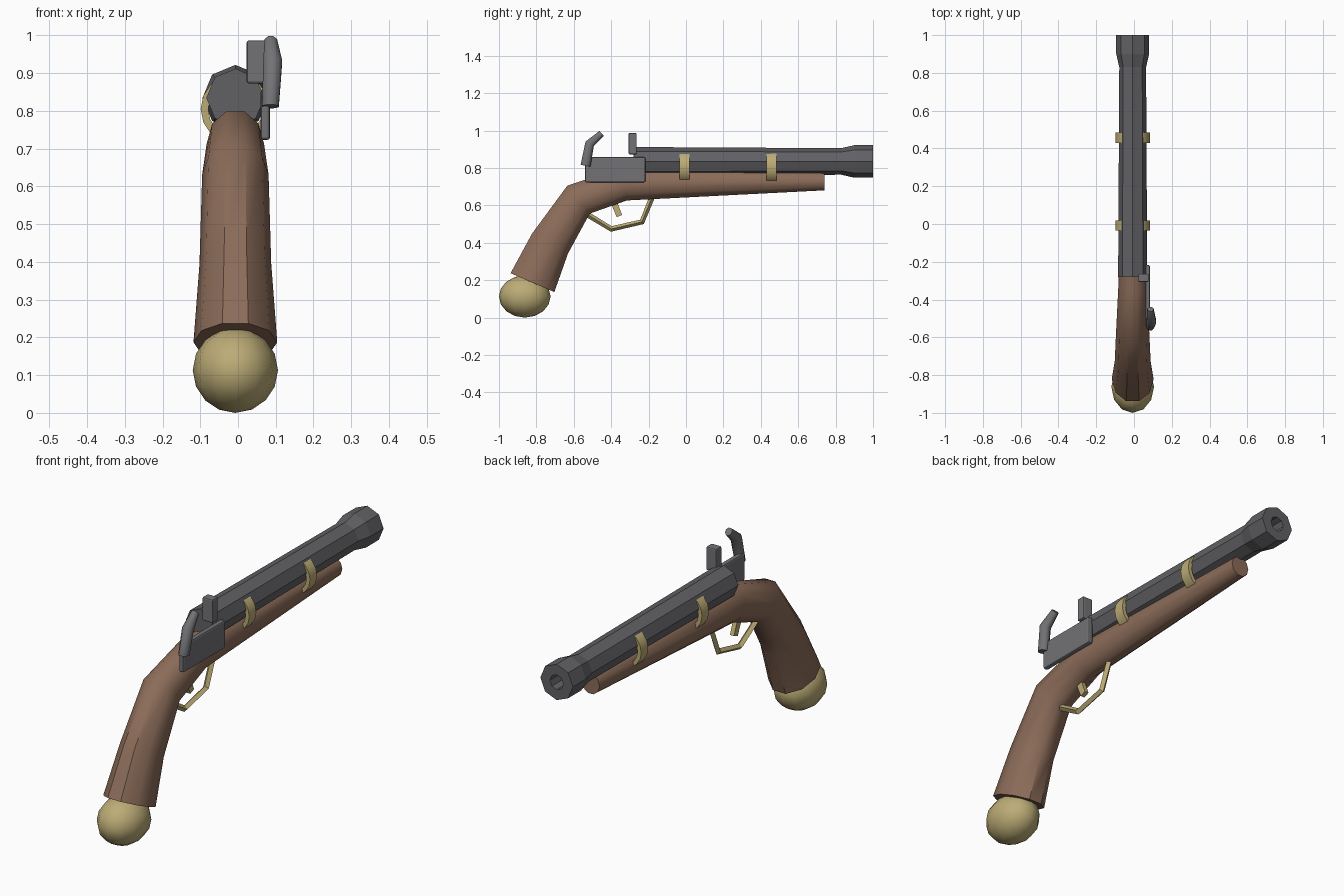
import bpy, bmesh, math
from mathutils import Vector

if "Cube" in bpy.data.objects:
    bpy.data.objects.remove(bpy.data.objects["Cube"])

CX = -0.007  # centre line of barrel and stock


def material(name, rgb):
    m = bpy.data.materials.new(name)
    m.diffuse_color = (*rgb, 1)
    m.use_nodes = True
    m.node_tree.nodes["Principled BSDF"].inputs["Base Color"].default_value = m.diffuse_color
    return m


wood = material("wood", (0.26, 0.15, 0.10))
brass = material("brass", (0.50, 0.41, 0.18))
steel = material("dark_steel", (0.12, 0.12, 0.13))
iron = material("lock_iron", (0.17, 0.17, 0.18))


def finish(obj, name, mat, smooth=None):
    obj.name = name
    obj.data.materials.append(mat)
    if smooth:
        bpy.ops.object.select_all(action='DESELECT')
        obj.select_set(True)
        bpy.context.view_layer.objects.active = obj
        bpy.ops.object.shade_smooth_by_angle(angle=math.radians(smooth))
    return obj


def loft(name, sections, sides, phase, mat, smooth=None, closed=False):
    """Skin elliptical sections given as (x, top (y,z), bottom (y,z), half width)."""
    bm = bmesh.new()
    rings = []
    for x, top, bot, half in sections:
        t, b = Vector((x, *top)), Vector((x, *bot))
        mid, up = (t + b) / 2, (t - b) / 2
        angles = [phase + math.tau * i / sides for i in range(sides)]
        rings.append([bm.verts.new(mid + up * math.cos(a) + Vector((half * math.sin(a), 0, 0)))
                      for a in angles])
    pairs = list(zip(rings, rings[1:]))
    if closed:
        pairs.append((rings[-1], rings[0]))
    for a, b in pairs:
        for i in range(sides):
            j = (i + 1) % sides
            bm.faces.new((a[i], a[j], b[j], b[i]))
    if not closed:
        bm.faces.new(rings[0])
        bm.faces.new(rings[-1])
    bmesh.ops.recalc_face_normals(bm, faces=bm.faces)
    mesh = bpy.data.meshes.new(name)
    bm.to_mesh(mesh)
    bm.free()
    obj = bpy.data.objects.new(name, mesh)
    bpy.context.collection.objects.link(obj)
    return finish(obj, name, mat, smooth)


def sweep(name, path, sides, phase, mat, smooth=None):
    """Tube along a path in the y-z plane; points are (x, y, z, radius, half width)."""
    sections = []
    for i, (x, y, z, r, half) in enumerate(path):
        p, q = path[max(i - 1, 0)], path[min(i + 1, len(path) - 1)]
        d = Vector((q[1] - p[1], q[2] - p[2])).normalized()
        n = Vector((-d.y, d.x)) * r
        sections.append((x, (y + n.x, z + n.y), (y - n.x, z - n.y), half))
    return loft(name, sections, sides, phase, mat, smooth)


def tube_along_y(name, z, stations, sides, mat, smooth=None, closed=False):
    """Straight turned part; stations are (y, radius)."""
    secs = [(CX, (y, z + r), (y, z - r), r) for y, r in stations]
    return loft(name, secs, sides, 0, mat, smooth, closed)


def box(name, lo, hi, mat, bevel):
    bpy.ops.mesh.primitive_cube_add(size=1, location=[(a + b) / 2 for a, b in zip(lo, hi)])
    obj = bpy.context.object
    obj.scale = [b - a for a, b in zip(lo, hi)]
    bpy.ops.object.transform_apply(location=False, rotation=False, scale=True)
    mod = obj.modifiers.new("bevel", 'BEVEL')
    mod.width, mod.segments = bevel, 2
    return finish(obj, name, mat)


# wooden grip and fore-end, one continuous ten-sided form
stock = [((-0.944, 0.24), (-0.698, 0.134), 0.111),
         ((-0.828, 0.452), (-0.626, 0.340), 0.095),
         ((-0.637, 0.710), (-0.512, 0.552), 0.088),
         ((-0.352, 0.804), (-0.315, 0.622), 0.076),
         ((0.74, 0.778), (0.74, 0.678), 0.048)]
loft("stock", [(CX, *s) for s in stock], 10, math.pi / 10, wood, 40)

# octagonal barrel with flared muzzle and recessed bore
tube_along_y("barrel", 0.835, [(-0.28, 0.077), (0.83, 0.071), (0.90, 0.087), (1.0, 0.087),
                               (1.0, 0.036), (0.85, 0.036)], 8, steel)

# brass straps binding barrel to stock
for name, y in (("rear_band", -0.008), ("front_band", 0.457)):
    tube_along_y(name, 0.805, [(y - 0.027, 0.092), (y + 0.027, 0.092),
                               (y + 0.027, 0.072), (y - 0.027, 0.072)], 16, brass, 35, True)

# rounded butt cap
bpy.ops.mesh.primitive_uv_sphere_add(segments=12, ring_count=8, radius=1,
                                     location=(CX, -0.862, 0.113))
cap = bpy.context.object
cap.scale = (0.113, 0.138, 0.113)
finish(cap, "butt_cap", brass, 60)

# lock plate, frizzen and hammer on the right side
box("lock_plate", (0.060, -0.54, 0.723), (0.085, -0.217, 0.858), iron, 0.008)
box("frizzen", (0.023, -0.307, 0.873), (0.078, -0.264, 0.987), iron, 0.006)
sweep("hammer", [(0.086, -0.537, 0.812, 0.029, 0.024), (0.092, -0.515, 0.930, 0.027, 0.027),
                 (0.087, -0.451, 0.985, 0.019, 0.018)], 8, math.pi / 8, iron, 50)

# trigger guard and trigger
guard = [(-0.53, 0.553), (-0.40, 0.474), (-0.235, 0.512), (-0.175, 0.66)]
sweep("trigger_guard", [(CX, y, z, 0.015, 0.015) for y, z in guard], 4, 0, brass)
sweep("trigger", [(CX, -0.395, 0.64, 0.024, 0.017), (CX, -0.356, 0.543, 0.022, 0.015)],
      4, math.pi / 4, brass)
